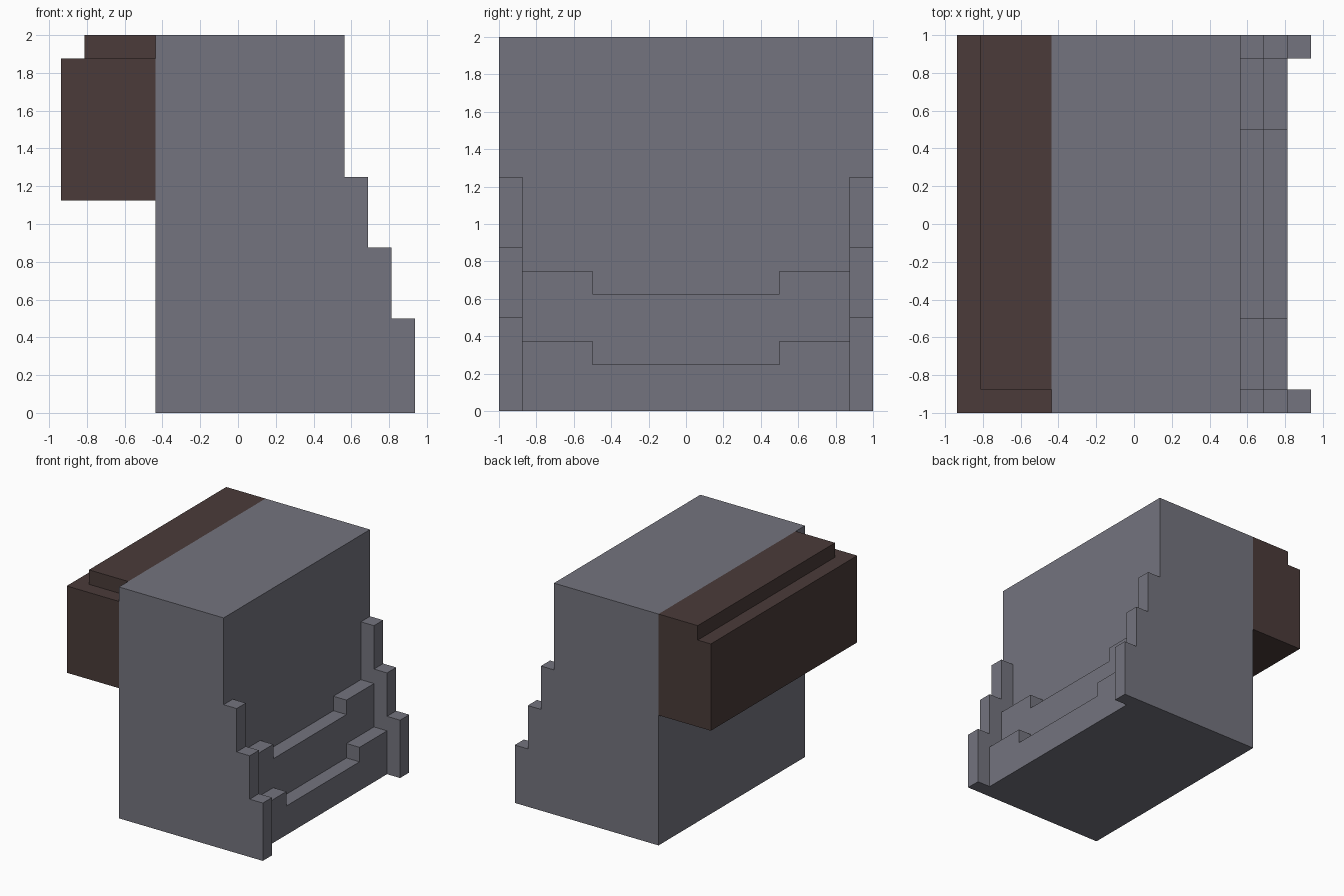
import bpy
import bmesh
from mathutils import Vector

cube = bpy.data.objects.get("Cube")
if cube:
    bpy.data.objects.remove(cube, do_unlink=True)


def make_material(name, rgb):
    mat = bpy.data.materials.new(name)
    mat.use_nodes = True
    mat.diffuse_color = (*rgb, 1)
    bsdf = next(n for n in mat.node_tree.nodes if n.type == 'BSDF_PRINCIPLED')
    bsdf.inputs["Base Color"].default_value = (*rgb, 1)
    bsdf.inputs["Roughness"].default_value = 0.9
    return mat


grey = make_material("slate grey", (0.174, 0.174, 0.209))
brown = make_material("dark brown", (0.069, 0.044, 0.041))


def extrude_profile(name, points, axis, start, end, mat):
    """Extrude a profile along x (points are y, z) or y (points are x, z)."""
    bm = bmesh.new()
    if axis == 'x':
        verts = [bm.verts.new((start, a, z)) for a, z in points]
        move = Vector((end - start, 0, 0))
    else:
        verts = [bm.verts.new((a, start, z)) for a, z in points]
        move = Vector((0, end - start, 0))
    face = bm.faces.new(verts)
    ext = bmesh.ops.extrude_face_region(bm, geom=[face], use_keep_orig=True)
    moved = [v for v in ext["geom"] if isinstance(v, bmesh.types.BMVert)]
    bmesh.ops.translate(bm, verts=moved, vec=move)
    bmesh.ops.recalc_face_normals(bm, faces=bm.faces)
    mesh = bpy.data.meshes.new(name)
    bm.to_mesh(mesh)
    bm.free()
    mesh.materials.append(mat)
    obj = bpy.data.objects.new(name, mesh)
    bpy.context.collection.objects.link(obj)
    return obj


def rect(a0, a1, z0, z1):
    return [(a0, z0), (a1, z0), (a1, z1), (a0, z1)]


BACK, FACE, STEP = -0.4375, 0.5625, 0.125

# Main block
extrude_profile("main_block", rect(BACK, FACE, 0, 2), 'y', -1, 1, grey)

# Stepped walls at both ends
stair = [(FACE, 0), (FACE + 3 * STEP, 0), (FACE + 3 * STEP, 0.5),
         (FACE + 2 * STEP, 0.5), (FACE + 2 * STEP, 0.875),
         (FACE + STEP, 0.875), (FACE + STEP, 1.25), (FACE, 1.25)]
for side, name in ((-1, "front_stepped_wall"), (1, "back_stepped_wall")):
    extrude_profile(name, stair, 'y', side * 0.875, side, grey)

# Two tiers between the walls, each with a lowered middle
for i, (name, top) in enumerate((("upper_tier", 0.75), ("lower_tier", 0.375))):
    low = top - STEP
    half = [(0.875, 0), (0.875, top), (0.5, top), (0.5, low)]
    profile = half + [(-y, z) for y, z in reversed(half)]
    x = FACE + i * STEP
    extrude_profile(name, profile, 'x', x, x + STEP, grey)

# Overhanging beam and the slab on top of it
extrude_profile("overhanging_beam", rect(-0.9375, BACK, 1.125, 1.875), 'y', -1, 1, brown)
extrude_profile("beam_top_slab", rect(-0.8125, BACK, 1.875, 2), 'y', -0.875, 1, brown)
